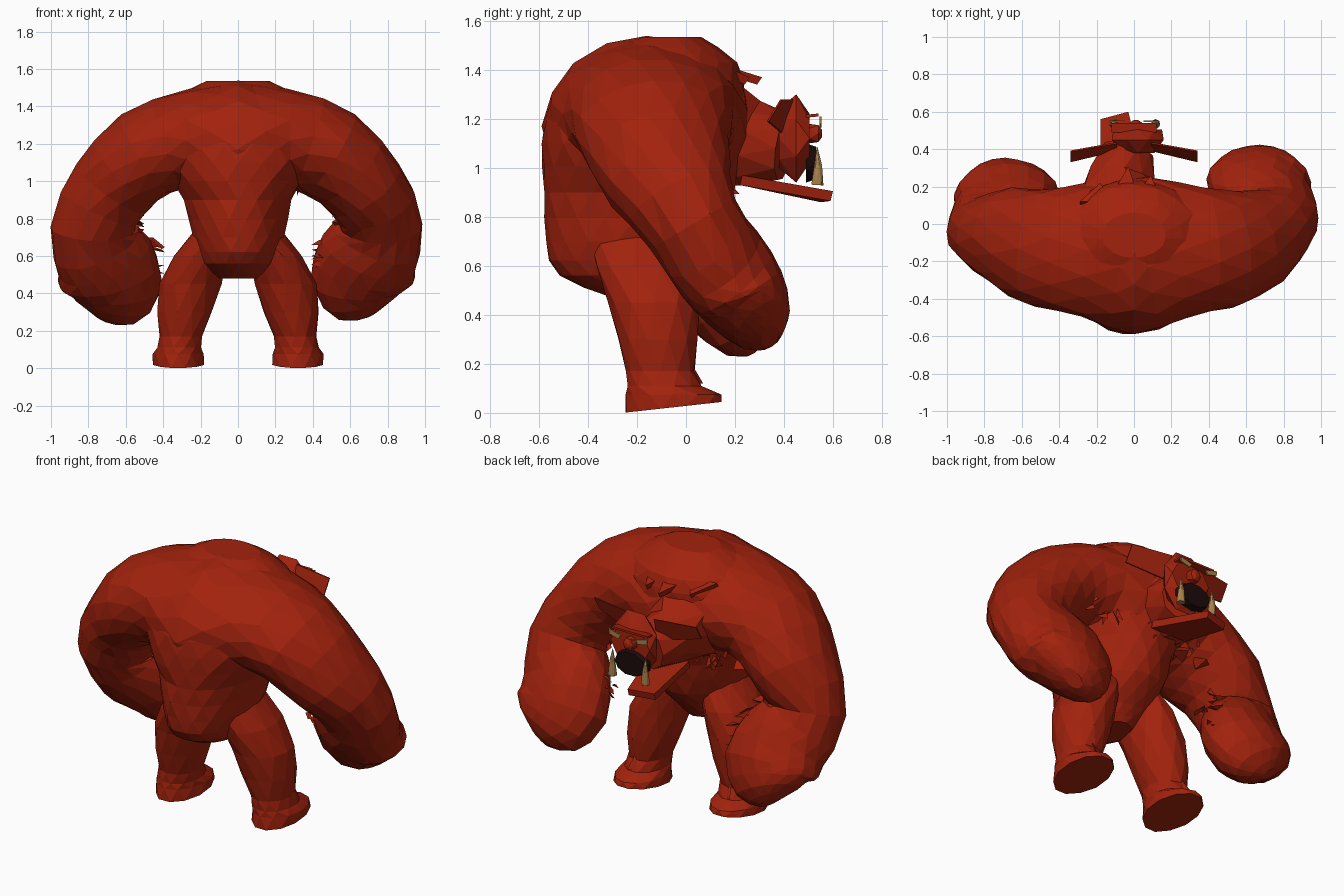
import bpy, bmesh, math, random
from mathutils import Vector

if "Cube" in bpy.data.objects:
    bpy.data.objects.remove(bpy.data.objects["Cube"])

random.seed(4)


def material(name, rgb):
    m = bpy.data.materials.new(name)
    m.diffuse_color = (*rgb, 1)
    m.use_nodes = True
    m.node_tree.nodes["Principled BSDF"].inputs["Base Color"].default_value = m.diffuse_color
    return m


RED = material("rust red hide", (0.36, 0.016, 0.004))
DARK = material("dark mouth", (0.012, 0.003, 0.003))
TAN = material("tan horn", (0.40, 0.22, 0.07))


def finish(name, bm, mat):
    bmesh.ops.recalc_face_normals(bm, faces=bm.faces)
    mesh = bpy.data.meshes.new(name)
    bm.to_mesh(mesh)
    bm.free()
    mesh.materials.append(mat)
    ob = bpy.data.objects.new(name, mesh)
    bpy.context.collection.objects.link(ob)
    return ob


def rounded(sections):
    """Insert one smooth in-between section in every gap."""
    out = []
    for i in range(len(sections) - 1):
        p0, p1 = sections[max(i - 1, 0)], sections[i]
        p2, p3 = sections[i + 1], sections[min(i + 2, len(sections) - 1)]
        out.append(p1)
        out.append(tuple((9 * (b + c) - a - d) / 16 for a, b, c, d in zip(p0, p1, p2, p3)))
    return out + [sections[-1]]


def loft(name, sections, mat=RED, ref=(0, 1, 0), n=14, jitter=0.02, axis=None):
    """Skin elliptical rings; a section is x, y, z, radius along ref, radius across."""
    bm = bmesh.new()
    pts = [Vector(s[:3]) for s in sections]
    rings = []
    for i, s in enumerate(sections):
        t = (pts[min(i + 1, len(pts) - 1)] - pts[max(i - 1, 0)]).normalized()
        t = Vector(axis) if axis else t
        u = Vector(ref)
        u = (u - t * u.dot(t)).normalized()
        v = t.cross(u)
        ring = []
        for k in range(n):
            a = math.tau * (k + 0.5 * (i % 2)) / n
            r = 1 + random.uniform(-jitter, jitter)
            ring.append(bm.verts.new(pts[i] + r * (u * s[3] * math.cos(a) + v * s[4] * math.sin(a))))
        rings.append(ring)
    # staggered rings joined by triangles
    for i in range(len(rings) - 1):
        a, b = rings[i], rings[i + 1]
        for k in range(n):
            j = (k + 1) % n
            if i % 2 == 0:
                bm.faces.new((a[k], a[j], b[k]))
                bm.faces.new((a[j], b[j], b[k]))
            else:
                bm.faces.new((a[k], a[j], b[j]))
                bm.faces.new((a[k], b[j], b[k]))
    bm.faces.new(rings[0])
    bm.faces.new(rings[-1])
    return finish(name, bm, mat)


def plate(name, corners, thick=(0, 0, 0.012), mat=RED):
    bm = bmesh.new()
    face = bm.faces.new([bm.verts.new(c) for c in corners])
    ext = bmesh.ops.extrude_face_region(bm, geom=[face])["geom"]
    bmesh.ops.translate(bm, vec=thick, verts=[g for g in ext if isinstance(g, bmesh.types.BMVert)])
    return finish(name, bm, mat)


# Shoulders and arms: one great arch from fist to fist
shoulder = [(0.26, -0.14, 1.22, 0.36, 0.275), (0.49, -0.13, 1.145, 0.32, 0.25),
            (0.68, -0.07, 0.96, 0.265, 0.225)]
hand = [(0.765, 0.03, 0.77, 0.20, 0.225), (0.70, 0.135, 0.61, 0.20, 0.265),
        (0.665, 0.24, 0.47, 0.185, 0.275), (0.70, 0.315, 0.36, 0.125, 0.20),
        (0.73, 0.345, 0.31, 0.04, 0.07)]
right = shoulder + hand
left = [(-x, y, z, a, b) for x, y, z, a, b in shoulder]
left += [(-x - 0.015, y - 0.07, z - 0.025, a, b) for x, y, z, a, b in hand]
loft("shoulders_and_arms", rounded(left[::-1] + [(0, -0.16, 1.17, 0.425, 0.365)] + right), n=16)

# Torso: narrow pelvis flaring into the hunched back
loft("torso", rounded([(0, -0.20, 0.48, 0.13, 0.10), (0, -0.26, 0.56, 0.26, 0.19),
                       (0, -0.22, 0.70, 0.355, 0.245), (0, -0.19, 0.90, 0.385, 0.29),
                       (0, -0.18, 1.10, 0.415, 0.40), (0, -0.15, 1.28, 0.39, 0.44),
                       (0, -0.10, 1.43, 0.31, 0.36), (0, -0.06, 1.535, 0.12, 0.17)]),
     n=18, axis=(0, 0, 1))

# Legs with flat broad feet
for s, side in ((1, "right"), (-1, "left")):
    rings = [(0.13, -0.20, 0.74, 0.20, 0.10), (0.20, -0.16, 0.60, 0.21, 0.145),
             (0.255, -0.13, 0.45, 0.185, 0.165), (0.285, -0.115, 0.30, 0.165, 0.15),
             (0.305, -0.105, 0.17, 0.14, 0.115), (0.315, -0.09, 0.11, 0.155, 0.12),
             (0.32, -0.05, 0.075, 0.195, 0.137), (0.32, -0.05, 0.02, 0.20, 0.14)]
    leg = loft(side + "_leg", [(s * x, y, z, a, b) for x, y, z, a, b in rings], n=12, axis=(0, 0, -1))
    for v in leg.data.vertices:
        if v.co.z < 0.055:  # sole tilts up toward the toes
            v.co.z = 0.001 + max(0, v.co.y + 0.25) * 0.11
    # Ankle spur
    plate(side + "_ankle_spur", [(s * 0.30, 0.0, 0.24), (s * 0.33, 0.07, 0.12), (s * 0.25, 0.02, 0.12)],
          (s * 0.012, 0, 0))

# Neck and head thrust forward
loft("neck", [(-0.06, 0.02, 1.14, 0.27, 0.24), (-0.07, 0.17, 1.14, 0.22, 0.23),
              (-0.06, 0.26, 1.10, 0.17, 0.18), (-0.02, 0.40, 1.08, 0.14, 0.13)],
     ref=(0, 0, 1), n=10, jitter=0.08)
loft("face", [(0.02, 0.38, 1.12, 0.12, 0.09), (0.02, 0.45, 1.12, 0.195, 0.15),
              (0.02, 0.505, 1.12, 0.10, 0.13)], ref=(0, 0, 1), n=8, jitter=0)
loft("mouth", [(0.005, 0.49, 1.02, 0.08, 0.115), (0.005, 0.53, 1.02, 0.07, 0.10)],
     DARK, ref=(0, 0, 1), n=10, jitter=0)
loft("nose", [(0.01, 0.50, 1.14, 0.04, 0.04), (0.01, 0.54, 1.14, 0.04, 0.035),
              (0.01, 0.555, 1.14, 0.015, 0.015)], ref=(0, 0, 1), n=6, jitter=0)
plate("brow", [(-0.12, 0.49, 1.205), (0.12, 0.49, 1.205), (0.12, 0.54, 1.21), (-0.12, 0.54, 1.21)])
plate("lower_jaw", [(-0.18, 0.22, 0.93), (0.06, 0.22, 0.93), (-0.03, 0.59, 0.865), (-0.18, 0.55, 0.86)],
      (0, 0.01, 0.04))

for s, side in ((1, "right"), (-1, "left")):
    # Tusks and eyes
    loft(side + "_tusk", [(0.005 + s * 0.11, 0.535, 0.93, 0.026, 0.026),
                          (0.005 + s * 0.11, 0.54, 1.01, 0.017, 0.017),
                          (0.005 + s * 0.11, 0.535, 1.085, 0.002, 0.002)], TAN, n=7, jitter=0)
    plate(side + "_eye", [(s * 0.05, 0.545, 1.19), (s * 0.13, 0.545, 1.21), (s * 0.125, 0.545, 1.18),
                          (s * 0.065, 0.545, 1.165)], (0, 0.009, 0), TAN)
    # Swept ears
    plate(side + "_ear", [(s * 0.09, 0.43, 1.28), (s * 0.34, 0.385, 1.28), (s * 0.34, 0.33, 1.19),
                          (s * 0.09, 0.39, 1.14)], (0, 0.008, 0))

# Jagged crest above the neck
for i, (x, y) in enumerate(((-0.20, 0.22), (-0.05, 0.31), (0.07, 0.26))):
    plate(f"crest_spike_{i}", [(x - 0.09, 0.12, 1.43), (x + 0.08, 0.12, 1.43), (x + 0.02, y, 1.37)],
          (0, -0.02, -0.03))

# Ragged fur tufts on the chest and inner arms
bm = bmesh.new()


def tuft(base, out, size):
    vs = [bm.verts.new(base + Vector([random.uniform(-size, size) for _ in range(3)])) for _ in range(3)]
    tip = bm.verts.new(base + out * size * 1.3)
    for k in range(3):
        bm.faces.new((vs[k], vs[(k + 1) % 3], tip))
    bm.faces.new(vs)


for i in range(40):
    x = random.uniform(-0.42, 0.42)
    tuft(Vector((x, 0.16 - 0.22 * abs(x), random.uniform(0.88, 1.3))), Vector((0, 0.9, -0.4)), 0.055)
for i in range(36):
    s = 1 if i % 2 else -1
    z = random.uniform(0.5, 0.95)
    x = 0.56 if z > 0.68 else 0.45
    tuft(Vector((s * x, random.uniform(-0.05, 0.08) + (0.8 - z) * 0.6, z)), Vector((-s, 0.2, -0.3)), 0.045)
finish("fur_tufts", bm, RED)
